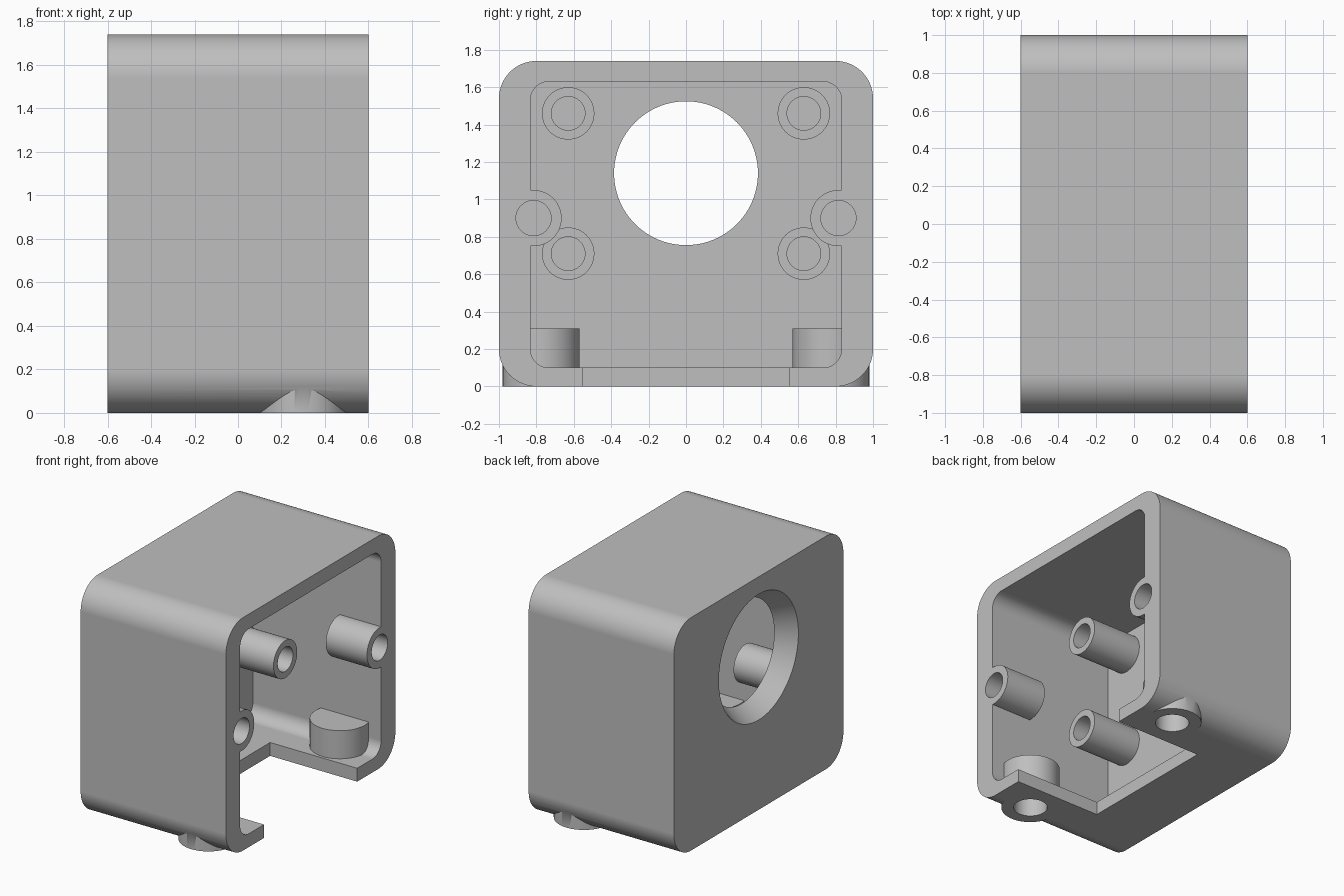
import bpy, bmesh, math
from mathutils import Matrix, Vector

cube = bpy.data.objects.get("Cube")
if cube:
    bpy.data.objects.remove(cube, do_unlink=True)

grey = bpy.data.materials.new("plain grey")
grey.use_nodes = True
COLOUR = (0.52, 0.52, 0.52, 1)
grey.diffuse_color = COLOUR
grey.node_tree.nodes["Principled BSDF"].inputs["Base Color"].default_value = COLOUR


def make(name, bm):
    bmesh.ops.recalc_face_normals(bm, faces=bm.faces)
    mesh = bpy.data.meshes.new(name)
    bm.to_mesh(mesh)
    bm.free()
    mesh.materials.append(grey)
    obj = bpy.data.objects.new(name, mesh)
    bpy.context.collection.objects.link(obj)
    return obj


def rounded_block(name, x0, x1, half_y, z0, z1, radius, steps=16):
    """Rounded rectangle in the y-z plane, extruded along x."""
    bm = bmesh.new()
    corners = [(half_y - radius, z1 - radius), (radius - half_y, z1 - radius),
               (radius - half_y, z0 + radius), (half_y - radius, z0 + radius)]
    verts = []
    for i, (cy, cz) in enumerate(corners):
        for s in range(steps + 1):
            a = math.pi / 2 * (i + s / steps)
            verts.append(bm.verts.new((x0, cy + radius * math.cos(a), cz + radius * math.sin(a))))
    face = bm.faces.new(verts)
    ext = bmesh.ops.extrude_face_region(bm, geom=[face])
    moved = [v for v in ext["geom"] if isinstance(v, bmesh.types.BMVert)]
    bmesh.ops.translate(bm, vec=(x1 - x0, 0, 0), verts=moved)
    return make(name, bm)


def box(name, low, high):
    bm = bmesh.new()
    low, high = Vector(low), Vector(high)
    mat = Matrix.Translation((low + high) / 2) @ Matrix.Diagonal((*(high - low), 1))
    bmesh.ops.create_cube(bm, size=1, matrix=mat)
    return make(name, bm)


def rod(name, start, length, r0, r1=None, axis="X", sides=64):
    """Cylinder or cone from start, along +x or +z."""
    bm = bmesh.new()
    turn = Matrix.Rotation(math.pi / 2, 4, "Y") if axis == "X" else Matrix()
    mat = Matrix.Translation(start) @ turn @ Matrix.Translation((0, 0, length / 2))
    bmesh.ops.create_cone(bm, cap_ends=True, segments=sides, radius1=r0,
                          radius2=r0 if r1 is None else r1, depth=length, matrix=mat)
    return make(name, bm)


def combine(target, tool, operation="DIFFERENCE"):
    mod = target.modifiers.new("combine", "BOOLEAN")
    mod.operation, mod.solver, mod.object = operation, "EXACT", tool
    bpy.context.view_layer.objects.active = target
    bpy.ops.object.modifier_apply(modifier=mod.name)
    bpy.data.objects.remove(tool, do_unlink=True)


def finish(obj):
    bpy.ops.object.select_all(action="DESELECT")
    obj.select_set(True)
    bpy.context.view_layer.objects.active = obj
    bpy.ops.object.shade_smooth_by_angle(angle=math.radians(30))
    mod = obj.modifiers.new("weighted normals", "WEIGHTED_NORMAL")
    mod.keep_sharp = True


SIDES = (-1, 1)
INNER = -0.46                       # inside of the closed wall
FOOT_X, FOOT_Y = 0.3, 0.775
RIM_Y, RIM_Z = 0.815, 0.9

# Housing block with round feet breaking through the lower corners
housing = rounded_block("housing", -0.6, 0.6, 1, 0, 1.74, 0.2)
for s in SIDES:
    combine(housing, rod("foot", (FOOT_X, s * FOOT_Y, 0), 0.25, 0.205, axis="Z"), "UNION")

# Cavity, leaving the foot posts and the rim screw bosses standing
cavity = rounded_block("cavity", INNER, 0.8, 0.832, 0.1, 1.63, 0.1)
for s in SIDES:
    combine(cavity, rod("post", (FOOT_X, s * FOOT_Y, -0.1), 0.41, 0.205, axis="Z"))
    combine(cavity, rod("rim_boss", (0.26, s * RIM_Y, RIM_Z), 0.8, 0.15))
combine(housing, cavity)

# Floor notch and flared round window
combine(housing, box("notch", (-0.12, -0.55, -0.1), (0.8, 0.55, 0.2)))
combine(housing, rod("window", (-0.7, 0, 1.14), 0.34, 0.53, 0.324, sides=96))

# Blind screw holes in the feet and the rim bosses
for s in SIDES:
    combine(housing, rod("foot_hole", (FOOT_X, s * FOOT_Y, -0.1), 0.36, 0.118, axis="Z"))
    combine(housing, rod("rim_hole", (0.3, s * RIM_Y, RIM_Z), 0.5, 0.094))
finish(housing)

# Four hollow standoffs on the closed wall
for s in SIDES:
    for level, z in (("lower", 0.71), ("upper", 1.46)):
        side = "left" if s > 0 else "right"
        standoff = rod(f"standoff_{level}_{'back' if s > 0 else 'front'}",
                       (INNER - 0.03, s * 0.63, z), 0.44, 0.14)
        combine(standoff, rod("bore", (INNER + 0.01, s * 0.63, z), 0.6, 0.09))
        finish(standoff)
